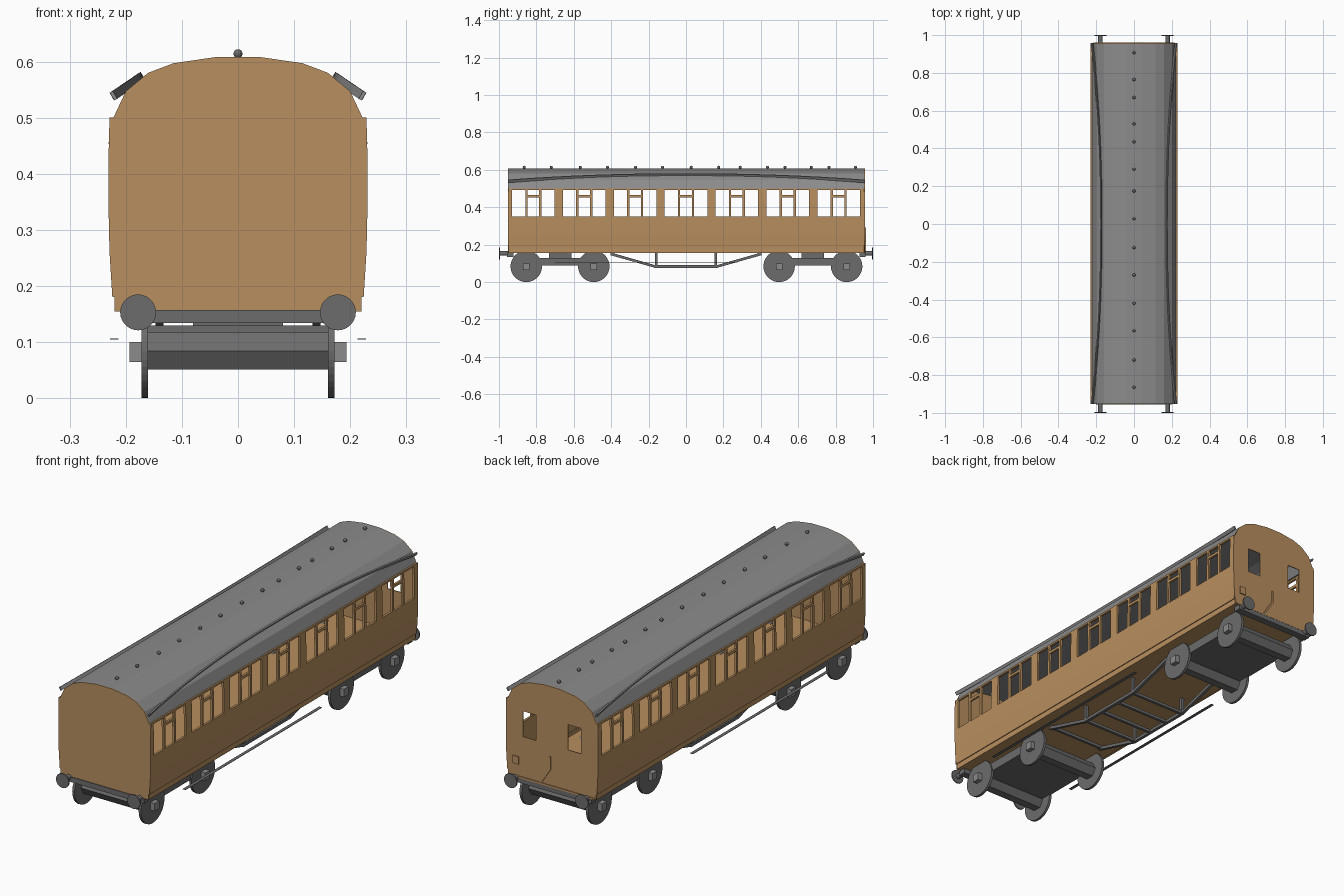
import bpy, bmesh, math
from mathutils import Matrix, Vector

if "Cube" in bpy.data.objects:
    bpy.data.objects.remove(bpy.data.objects["Cube"])


def material(name, rgb):
    m = bpy.data.materials.new(name)
    m.diffuse_color = (*rgb, 1)
    m.use_nodes = True
    m.node_tree.nodes["Principled BSDF"].inputs["Base Color"].default_value = m.diffuse_color
    return m


WOOD = material("varnished wood", (0.48, 0.275, 0.115))
DARK = material("dark grey iron", (0.15, 0.15, 0.15))
LIGHT = material("light grey", (0.26, 0.26, 0.26))
Y0, Y1 = -0.953, 0.957


def prism(bm, pts, y0, y1):
    """Extrude an xz outline along y."""
    a = [bm.verts.new((x, y0, z)) for x, z in pts]
    b = [bm.verts.new((x, y1, z)) for x, z in pts]
    n = len(pts)
    bm.faces.new(a)
    bm.faces.new(b[::-1])
    for i in range(n):
        j = (i + 1) % n
        bm.faces.new((a[j], a[i], b[i], b[j]))


def box(bm, x0, x1, y0, y1, z0, z1):
    prism(bm, [(x0, z0), (x1, z0), (x1, z1), (x0, z1)], y0, y1)


def cylinder(bm, centre, r, length, axis, sides=32):
    rot = Matrix.Rotation(math.pi / 2, 4, 'Y' if axis == 'X' else 'X')
    bmesh.ops.create_cone(bm, cap_ends=True, segments=sides, radius1=r, radius2=r,
                          depth=length, matrix=Matrix.Translation(centre) @ rot)


def beam(bm, p, q, t):
    """Square bar between two points."""
    p, q = Vector(p), Vector(q)
    d = q - p
    rot = d.to_track_quat('Z', 'Y').to_matrix().to_4x4()
    bmesh.ops.create_cube(bm, size=1, matrix=Matrix.Translation((p + q) / 2) @ rot
                          @ Matrix.Diagonal((t, t, d.length + t * 0.5, 1)))


def finish(bm, name, mat):
    bmesh.ops.recalc_face_normals(bm, faces=bm.faces)
    me = bpy.data.meshes.new(name)
    bm.to_mesh(me)
    bm.free()
    me.materials.append(mat)
    ob = bpy.data.objects.new(name, me)
    bpy.context.collection.objects.link(ob)
    return ob


# Side walls: lower panel, top rail, pillars and door bars
T = 0.01
LOWER = [(0.220, 0.155), (0.220, 0.18), (0.224, 0.18), (0.229, 0.26), (0.231, 0.35)]
UPPER = [(0.231, 0.35), (0.231, 0.42), (0.229, 0.50)]


def wall(outer, s):
    return [(s * x, z) for x, z in outer] + [(s * (x - T), z) for x, z in outer[::-1]]


windows = []
for k in range(7):
    c = (k - 3) * 0.272
    windows += [(c - 0.114, c - 0.043), (c - 0.031, c + 0.031), (c + 0.043, c + 0.114)]
edges = [Y0 + 0.004] + [e for w in windows for e in w] + [Y1 - 0.004]
for s, side in ((1, "right"), (-1, "left")):
    bm = bmesh.new()
    prism(bm, wall(LOWER, s), Y0 + 0.004, Y1 - 0.004)
    prism(bm, wall([(0.2292, 0.492), (0.229, 0.50)], s), Y0 + 0.004, Y1 - 0.004)
    for a, b in zip(edges[::2], edges[1::2]):
        prism(bm, wall(UPPER, s), a, b)
    for a, b in windows[1::3]:
        prism(bm, wall([(0.2305, 0.453), (0.230, 0.465)], s), a, b)
    finish(bm, side + "_side_wall", WOOD)

# Floor
bm = bmesh.new()
box(bm, -0.215, 0.215, Y0 + 0.004, Y1 - 0.004, 0.156, 0.165)
finish(bm, "floor", WOOD)

# Roof shell
ARC = [(0.222, 0.50), (0.20, 0.547), (0.16, 0.58), (0.115, 0.597), (0.04, 0.608)]
OUT = ARC + [(-x, z) for x, z in ARC[::-1]]
inner = [(x * 0.955, 0.5 + (z - 0.5) * 0.91) for x, z in OUT]
bm = bmesh.new()
prism(bm, OUT + inner[::-1], Y0 + 0.004, Y1 - 0.004)
finish(bm, "roof", LIGHT)

# End panels, the rear one with two window openings
half = [(0.220, 0.155), (0.220, 0.18), (0.224, 0.18), (0.229, 0.26), (0.231, 0.35),
        (0.231, 0.42), (0.229, 0.50)] + ARC
outline = half + [(-x, z) for x, z in half[::-1]]
holes = [[(s * 0.08, 0.345), (s * 0.145, 0.345), (s * 0.145, 0.46), (s * 0.08, 0.46)]
         for s in (1, -1)]


def end_panel(name, y, loops):
    cu = bpy.data.curves.new(name, 'CURVE')
    cu.dimensions = '2D'
    cu.fill_mode = 'BOTH'
    cu.extrude = 0.002
    for loop in loops:
        sp = cu.splines.new('POLY')
        sp.points.add(len(loop) - 1)
        for p, (x, z) in zip(sp.points, loop):
            p.co = (x, z, 0, 1)
        sp.use_cyclic_u = True
    cu.materials.append(WOOD)
    ob = bpy.data.objects.new(name, cu)
    ob.location.y = y
    ob.rotation_euler.x = math.pi / 2
    bpy.context.collection.objects.link(ob)
    bpy.ops.object.select_all(action='DESELECT')
    ob.select_set(True)
    bpy.context.view_layer.objects.active = ob
    bpy.ops.object.convert(target='MESH')


end_panel("front_end_panel", Y0 + 0.002, [outline])
end_panel("rear_end_panel", Y1 - 0.002, [outline] + holes)

# Rear end fittings: bent pipe, small box and bottom ledge
bm = bmesh.new()
beam(bm, (0.01, Y1, 0.29), (0.01, Y1, 0.235), 0.009)
beam(bm, (0.01, Y1, 0.235), (0.055, Y1, 0.165), 0.009)
box(bm, 0.165, 0.195, Y1 - 0.001, Y1 + 0.005, 0.215, 0.25)
box(bm, -0.215, 0.215, Y1 - 0.001, Y1 + 0.004, 0.155, 0.163)
finish(bm, "rear_end_fittings", WOOD)

# Curved rain strips on the roof
for s, side in ((1, "right"), (-1, "left")):
    bm = bmesh.new()
    n, t = Vector((0.5 * s, 0, 0.866)), Vector((0.866 * s, 0, -0.5))
    prev = None
    for i in range(25):
        y = Y0 + (Y1 - Y0) * i / 24
        f = abs(y / 0.955) ** 2.2
        c = Vector((s * (0.172 + 0.05 * f), y, 0.573 - 0.034 * f))
        ring = [bm.verts.new(c + n * a + t * b) for a, b in
                ((-0.008, -0.003), (-0.008, 0.003), (0.008, 0.003), (0.008, -0.003))]
        if prev:
            for j in range(4):
                bm.faces.new((prev[j], prev[j - 1], ring[j - 1], ring[j]))
        if i in (0, 24):
            bm.faces.new(ring)
        prev = ring
    finish(bm, side + "_rain_strip", LIGHT)

# Roof lamp knobs
bm = bmesh.new()
for y in (-0.865, -0.72, -0.565, -0.42, -0.27, -0.125, 0.028,
          0.175, 0.29, 0.435, 0.53, 0.67, 0.765, 0.907):
    bmesh.ops.create_uvsphere(bm, u_segments=12, v_segments=8, radius=0.008,
                              matrix=Matrix.Translation((0, y, 0.614)))
finish(bm, "roof_knobs", DARK)

# Bogies: frame, hexagonal axles, wheels and axle boxes
for name, axles in (("front", (-0.854, -0.493)), ("rear", (0.498, 0.859))):
    frame, wheels, boxes = bmesh.new(), bmesh.new(), bmesh.new()
    box(frame, -0.166, 0.166, axles[0], axles[1], 0.088, 0.13)
    mid = sum(axles) / 2
    box(frame, -0.08, 0.08, mid - 0.06, mid + 0.06, 0.13, 0.157)
    for y in axles:
        cylinder(frame, (0, y, 0.084), 0.038, 0.33, 'X', 6)
        for s in (1, -1):
            cylinder(wheels, (s * 0.166, y, 0.084), 0.084, 0.012, 'X', 36)
            box(boxes, s * 0.168, s * 0.193, y - 0.017, y + 0.017, 0.065, 0.1)
    finish(frame, name + "_bogie_frame", DARK)
    finish(wheels, name + "_wheels", DARK)
    finish(boxes, name + "_axle_boxes", LIGHT)

# Headstocks and buffers
for s, y, name in ((-1, Y0, "front"), (1, Y1, "rear")):
    bm = bmesh.new()
    ya, yb = sorted((y - s * 0.03, y + s * 0.003))
    box(bm, -0.2, 0.2, ya, yb, 0.134, 0.157)
    for x in (-0.178, 0.178):
        cylinder(bm, (x, s * 0.997, 0.153), 0.032, 0.006, 'Y', 28)
        cylinder(bm, (x, s * 0.965, 0.153), 0.012, 0.064, 'Y', 16)
    finish(bm, name + "_buffers", DARK)

# Underframe trusses with cross bars
bm = bmesh.new()
low = 0.083
for x in (-0.14, 0.14):
    path = [(x, -0.40, 0.15), (x, -0.165, low), (x, 0.165, low), (x, 0.40, 0.15)]
    for p, q in zip(path, path[1:]):
        beam(bm, p, q, 0.014)
    for y in (-0.16, 0.16):
        beam(bm, (x, y, low), (x, y, 0.155), 0.014)
for y in (-0.16, -0.055, 0.055, 0.16):
    beam(bm, (-0.14, y, low), (0.14, y, low), 0.013)
for y in (-0.39, 0.39):
    beam(bm, (-0.14, y, 0.15), (0.14, y, 0.15), 0.013)
finish(bm, "underframe_truss", DARK)

# Thin footboards
for s, side in ((1, "right"), (-1, "left")):
    bm = bmesh.new()
    box(bm, s * 0.213, s * 0.228, -0.70, 0.275, 0.105, 0.1065)
    finish(bm, side + "_footboard", DARK)
